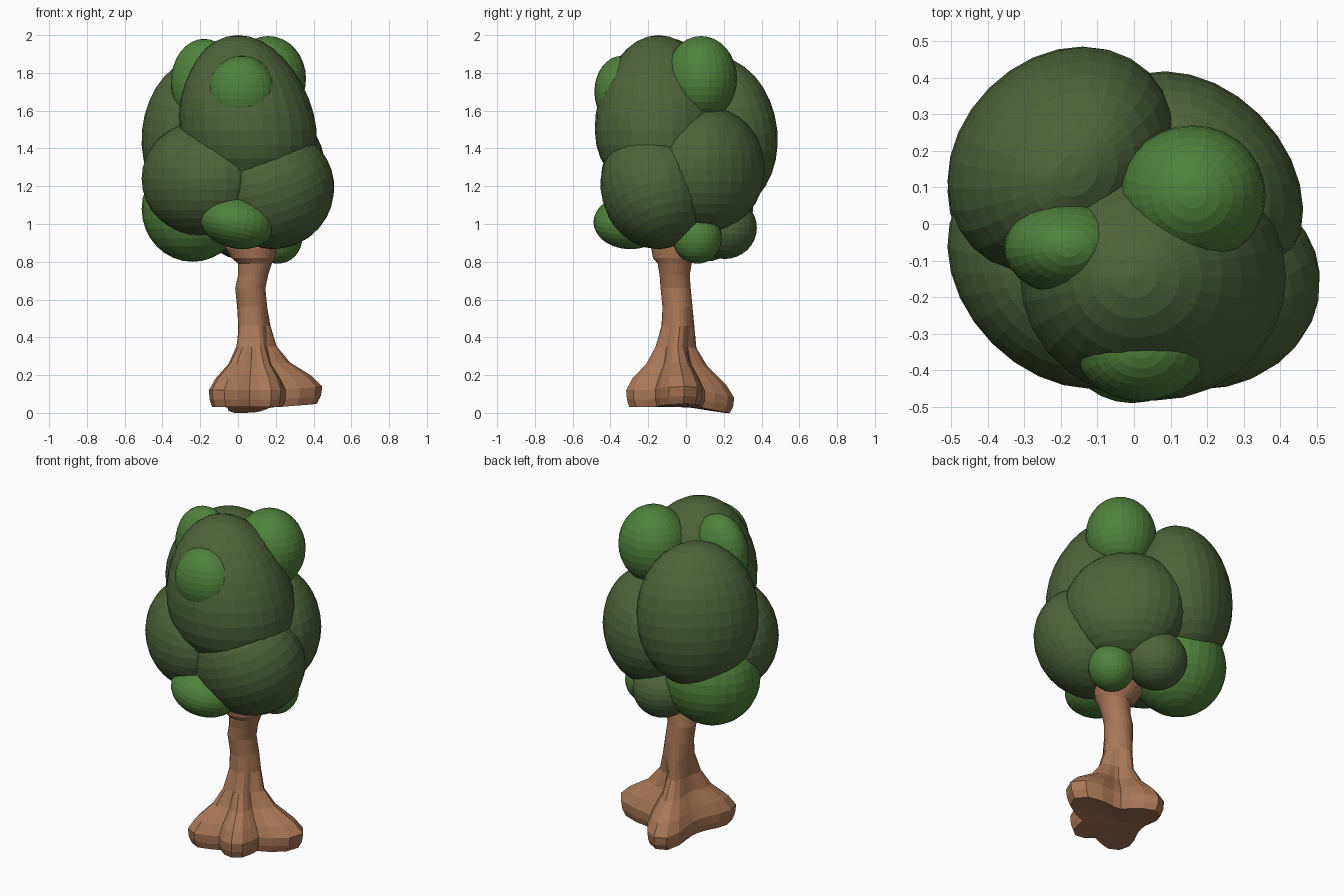
import bpy, bmesh, math
from mathutils import Matrix, Euler

if "Cube" in bpy.data.objects:
    bpy.data.objects.remove(bpy.data.objects["Cube"])


def material(name, rgb):
    m = bpy.data.materials.new(name)
    m.diffuse_color = (*rgb, 1)
    m.use_nodes = True
    m.node_tree.nodes["Principled BSDF"].inputs["Base Color"].default_value = m.diffuse_color
    return m


DARK = material("dark_leaf", (0.075, 0.125, 0.042))
LIGHT = material("light_leaf", (0.08, 0.22, 0.045))
BARK = material("bark", (0.40, 0.185, 0.095))


def finish(bm, name, mat):
    bmesh.ops.recalc_face_normals(bm, faces=bm.faces)
    mesh = bpy.data.meshes.new(name)
    bm.to_mesh(mesh)
    bm.free()
    mesh.materials.append(mat)
    ob = bpy.data.objects.new(name, mesh)
    bpy.context.collection.objects.link(ob)
    return ob


def blob(name, center, radii, mat, rot=(0, 0, 0), taper=0, lean=0):
    """Faceted egg-shaped leaf clump; taper narrows the top, lean shifts it in x."""
    bm = bmesh.new()
    bmesh.ops.create_uvsphere(bm, u_segments=28, v_segments=16, radius=1)
    for v in bm.verts:
        k = 1 - taper * v.co.z - taper * 0.3 * (1 - v.co.z ** 2)
        v.co.x = v.co.x * k + lean * v.co.z
        v.co.y *= k
    m = (Matrix.Translation(center)
         @ Euler([math.radians(a) for a in rot]).to_matrix().to_4x4()
         @ Matrix.Diagonal((*radii, 1)))
    bmesh.ops.transform(bm, matrix=m, verts=bm.verts)
    finish(bm, name, mat)


# Main dark leaf clumps
blob("leaves_back_left", (-0.20, 0.175, 1.475), (0.34, 0.275, 0.415), DARK, (8, 0, 45))
blob("leaves_front_top", (0.045, -0.145, 1.58), (0.375, 0.35, 0.42), DARK,
     taper=0.16, lean=-0.12)
blob("leaves_front_right", (0.185, -0.165, 1.19), (0.325, 0.285, 0.325), DARK, (15, -18, 0))
blob("leaves_back_right", (0.16, 0.115, 1.29), (0.26, 0.34, 0.33), DARK, (0, 0, 45))
blob("leaves_front_left", (-0.20, -0.14, 1.24), (0.265, 0.35, 0.30), DARK, (0, 0, 45))
blob("leaves_small_back", (0.01, 0.205, 0.98), (0.17, 0.17, 0.165), DARK)

# Light leaf clumps
blob("tuft_top_right", (0.16, 0.08, 1.77), (0.20, 0.19, 0.225), LIGHT)
blob("tuft_top_left", (-0.18, -0.065, 1.75), (0.175, 0.13, 0.23), LIGHT)
blob("tuft_front_top", (0.02, -0.34, 1.70), (0.18, 0.145, 0.19), LIGHT)
blob("tuft_front_low", (-0.005, -0.295, 1.01), (0.20, 0.195, 0.14), LIGHT, (0, 12, 0))
blob("tuft_left_low", (-0.24, 0.09, 1.08), (0.27, 0.265, 0.28), LIGHT)
blob("tuft_right_low", (0.21, 0.06, 0.925), (0.13, 0.13, 0.135), LIGHT)

# Trunk: rings (z, centre x, centre y, core radius, root spread 0..1)
RINGS = [
    (0.03, 0.08, -0.06, 0.15, 0.86), (0.07, 0.08, -0.06, 0.165, 0.96),
    (0.12, 0.08, -0.06, 0.165, 1.00), (0.18, 0.08, -0.06, 0.135, 0.76),
    (0.26, 0.08, -0.06, 0.09, 0.38), (0.35, 0.08, -0.06, 0.075, 0.17),
    (0.46, 0.08, -0.045, 0.078, 0.05), (0.56, 0.075, -0.045, 0.08, 0),
    (0.66, 0.065, -0.055, 0.08, 0), (0.73, 0.08, -0.06, 0.08, 0),
    (0.79, 0.09, -0.06, 0.09, 0), (0.82, 0.08, -0.06, 0.115, 0),
    (0.87, 0.07, -0.05, 0.135, 0), (1.05, 0.07, -0.03, 0.12, 0),
]
# Roots: direction in degrees, length from the trunk axis, drop of the tip
ROOTS = [(8, 0.37, -0.02), (101, 0.32, 0.04), (229, 0.315, 0), (293, 0.275, 0)]
SIDES = 28

bm = bmesh.new()
loops = []
for z, cx, cy, core, spread in RINGS:
    ring = []
    for i in range(SIDES):
        a = math.tau * (i + 0.6) / SIDES
        r, drop = core, 0
        for deg, length, sink in ROOTS:
            lobe = max(0, math.cos(a - math.radians(deg))) ** 7
            r = max(r, core + (length - core) * spread * lobe)
            drop += sink * lobe * min(1, spread)
        ring.append(bm.verts.new((cx + r * math.cos(a), cy + r * math.sin(a),
                                  max(0, z - drop))))
    loops.append(ring)
for lo, hi in zip(loops, loops[1:]):
    for i in range(SIDES):
        j = (i + 1) % SIDES
        bm.faces.new((lo[i], lo[j], hi[j], hi[i]))
# Caps
for ring, z in ((loops[0], 0.04), (loops[-1], 1.05)):
    c = bm.verts.new((0.08, -0.05, z))
    for i in range(SIDES):
        bm.faces.new((ring[i], ring[(i + 1) % SIDES], c))
finish(bm, "trunk_with_roots", BARK)
